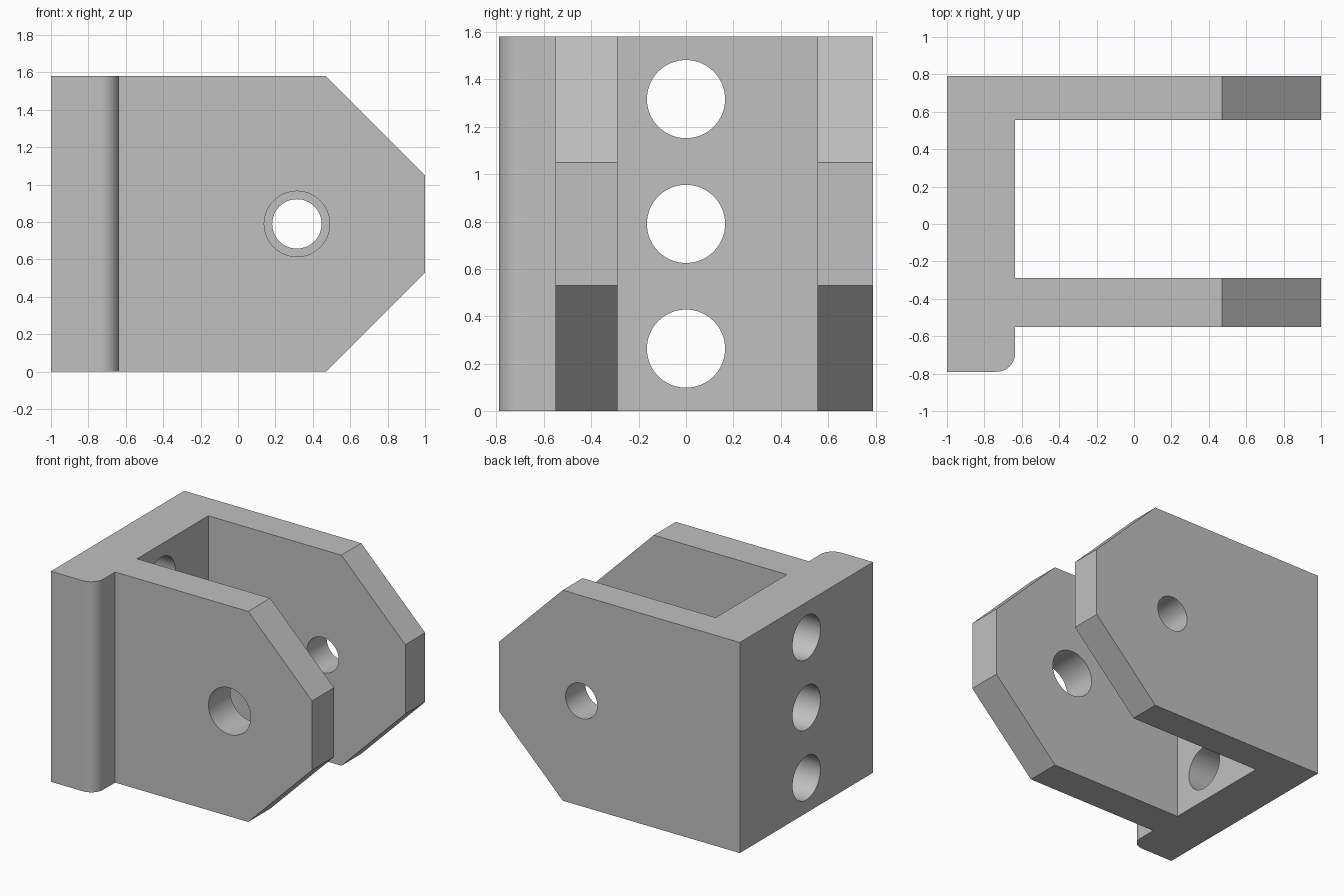
import bpy, bmesh, math
from mathutils import Matrix, Vector

if "Cube" in bpy.data.objects:
    bpy.data.objects.remove(bpy.data.objects["Cube"], do_unlink=True)

HEIGHT = 1.58
HALF = 0.79
MID = HEIGHT / 2
PLATE_X = -0.635      # inner face of the mounting plate
FILLET = 0.1

# One plain grey for the whole part
grey = bpy.data.materials.new("plain grey")
grey.use_nodes = True
colour = (0.53, 0.53, 0.53, 1)
grey.diffuse_color = colour
grey.node_tree.nodes["Principled BSDF"].inputs["Base Color"].default_value = colour


def to_object(name, bm):
    bmesh.ops.recalc_face_normals(bm, faces=bm.faces)
    mesh = bpy.data.meshes.new(name)
    bm.to_mesh(mesh)
    bm.free()
    mesh.materials.append(grey)
    ob = bpy.data.objects.new(name, mesh)
    bpy.context.collection.objects.link(ob)
    return ob


def prism(name, points, direction):
    """Closed outline swept along a direction."""
    bm = bmesh.new()
    face = bm.faces.new([bm.verts.new(p) for p in points])
    swept = bmesh.ops.extrude_face_region(bm, geom=[face], use_keep_orig=True)
    verts = [v for v in swept["geom"] if isinstance(v, bmesh.types.BMVert)]
    bmesh.ops.translate(bm, verts=verts, vec=direction)
    return to_object(name, bm)


def cylinder(name, centre, axis, radius, length):
    bm = bmesh.new()
    turn = Vector((0, 0, 1)).rotation_difference(Vector(axis)).to_matrix().to_4x4()
    bmesh.ops.create_cone(bm, cap_ends=True, segments=64, radius1=radius, radius2=radius,
                          depth=length, matrix=Matrix.Translation(centre) @ turn)
    return to_object(name, bm)


def cut(ob, tool, operation="DIFFERENCE"):
    mod = ob.modifiers.new(tool.name, "BOOLEAN")
    mod.operation = operation
    mod.solver = "EXACT"
    mod.object = tool
    bpy.context.view_layer.objects.active = ob
    bpy.ops.object.modifier_apply(modifier=mod.name)
    bpy.data.objects.remove(tool, do_unlink=True)


# Plan outline: mounting plate with rounded lip and two arms
plan = [(-1, -HALF)]
for i in range(13):
    a = -math.pi / 2 + math.pi / 2 * i / 12
    plan.append((PLATE_X - FILLET + FILLET * math.cos(a), -HALF + FILLET + FILLET * math.sin(a)))
plan += [(PLATE_X, -0.55), (1, -0.55), (1, -0.29), (PLATE_X, -0.29),
         (PLATE_X, 0.555), (1, 0.555), (1, HALF), (-1, HALF)]
bracket = prism("clevis_bracket", [(x, y, 0) for x, y in plan], (0, 0, HEIGHT))

# Bevelled arm ends: keep what lies inside the side outline
side = [(-1.5, -0.2), (0.27, -0.2), (1.2, 0.73), (1.2, 0.85), (0.27, 1.78), (-1.5, 1.78)]
cut(bracket, prism("arm_outline", [(x, -1, z) for x, z in side], (0, 2, 0)), "INTERSECT")

# Pin holes: wide in the front arm, narrow in the back arm
cut(bracket, cylinder("front_pin_hole", (0.315, -0.42, MID), (0, 1, 0), 0.175, 0.6))
cut(bracket, cylinder("back_pin_hole", (0.315, 0.67, MID), (0, 1, 0), 0.132, 0.6))

# Mounting holes in a column through the plate
for step in (-1, 0, 1):
    z = MID + step * HEIGHT / 3
    cut(bracket, cylinder("mounting_hole", (-0.82, 0, z), (1, 0, 0), 0.165, 0.8))

# Smooth bores and lip, sharp edges elsewhere
bpy.ops.object.select_all(action="DESELECT")
bracket.select_set(True)
bpy.context.view_layer.objects.active = bracket
bpy.ops.object.shade_smooth_by_angle(angle=math.radians(30))
